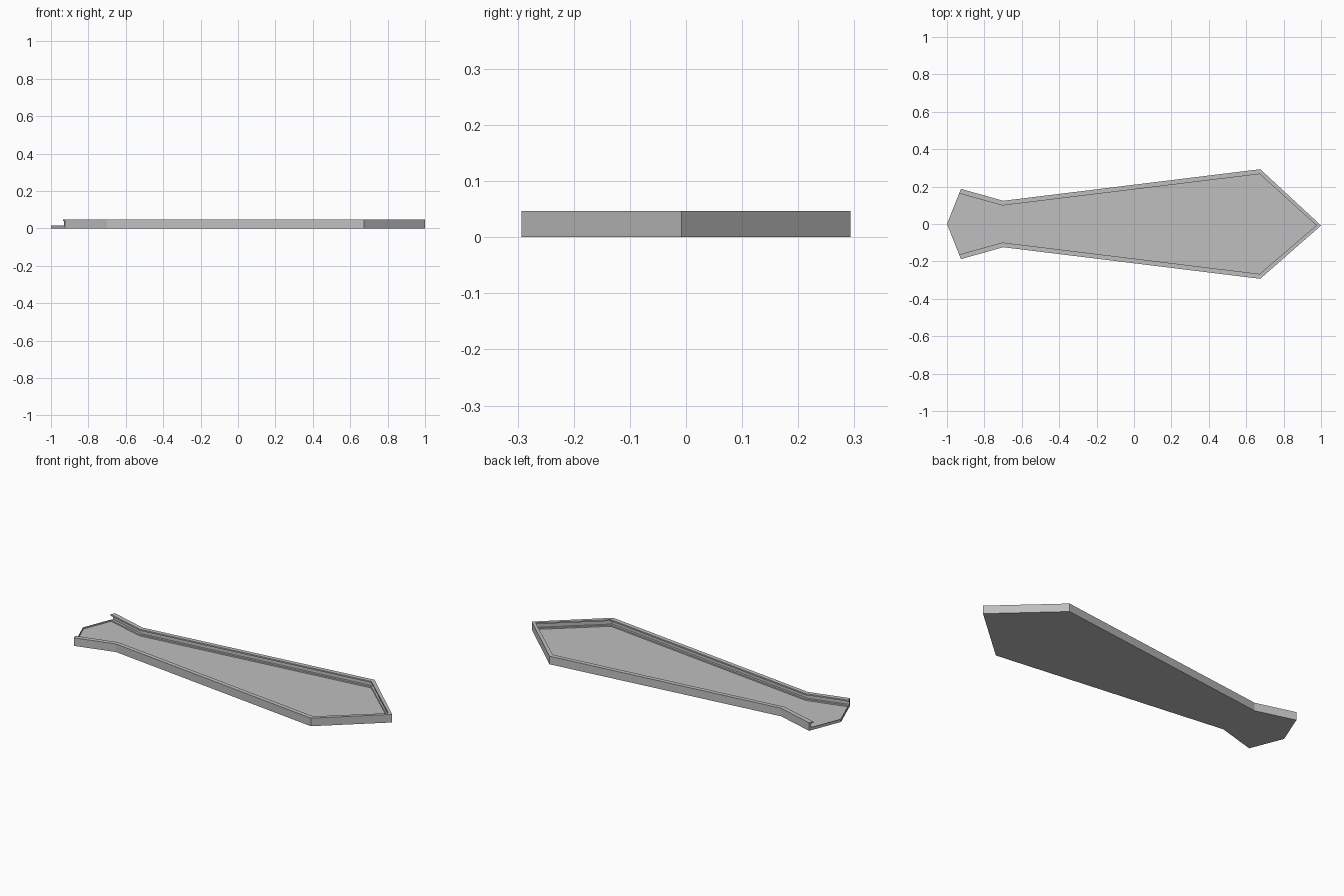
import bpy
import bmesh

cube = bpy.data.objects.get("Cube")
if cube:
    bpy.data.objects.remove(cube, do_unlink=True)

# Single plain grey material
grey = bpy.data.materials.new("plain grey")
grey.use_nodes = True
COLOUR = (0.52, 0.52, 0.52, 1)
grey.diffuse_color = COLOUR
grey.node_tree.nodes["Principled BSDF"].inputs["Base Color"].default_value = COLOUR

FLOOR, LEDGE, LIP, TOP = 0.008, 0.016, 0.039, 0.047


def both_sides(half, tip):
    """Half outline from the tail to the shoulder, mirrored across the tip."""
    return half + [tip] + [(x, -y) for x, y in reversed(half)]


# Plan outlines: outer wall edge and inner lip edge, open at the tail
outer = both_sides([(-0.925, 0.188), (-0.70, 0.124), (0.675, 0.293)], (1, -0.008))
inner = both_sides([(-0.935, 0.163), (-0.703, 0.099), (0.672, 0.267)], (0.975, -0.007))
tail = (-1, 0)


def finish(name, bm):
    bmesh.ops.recalc_face_normals(bm, faces=bm.faces)
    mesh = bpy.data.meshes.new(name)
    bm.to_mesh(mesh)
    bm.free()
    mesh.materials.append(grey)
    obj = bpy.data.objects.new(name, mesh)
    bpy.context.collection.objects.link(obj)


def sweep(name, path_a, path_b, profile):
    """Sweep (inset fraction, height) points between two matching paths."""
    bm = bmesh.new()
    rings = []
    for (ax, ay), (bx, by) in zip(path_a, path_b):
        rings.append([bm.verts.new((ax + (bx - ax) * f, ay + (by - ay) * f, z))
                      for f, z in profile])
    count = len(profile)
    for r, s in zip(rings, rings[1:]):
        for i in range(count):
            j = (i + 1) % count
            bm.faces.new((r[i], r[j], s[j], s[i]))
    bm.faces.new(rings[0])
    bm.faces.new(rings[-1])
    finish(name, bm)


# Grooved rim: low ledge, slot and overhanging lip
sweep("grooved_rim", outer, inner,
      [(0, 0), (1, 0), (1, LEDGE), (0.5, LEDGE),
       (0.5, LIP), (1, LIP), (1, TOP), (0, TOP)])

# Floor plate filling the rim
bm = bmesh.new()
base = bm.faces.new([bm.verts.new((x, y, 0)) for x, y in inner + [tail]])
raised = bmesh.ops.extrude_face_region(bm, geom=[base], use_keep_orig=True)
for v in raised["geom"]:
    if isinstance(v, bmesh.types.BMVert):
        v.co.z = FLOOR
finish("floor_plate", bm)

# Thin low edge across the open tail
edge = [inner[0], tail, inner[-1]]
sweep("tail_edge", edge, [(x + 0.004, y) for x, y in edge],
      [(0, 0), (1, 0), (1, LEDGE), (0, LEDGE)])
